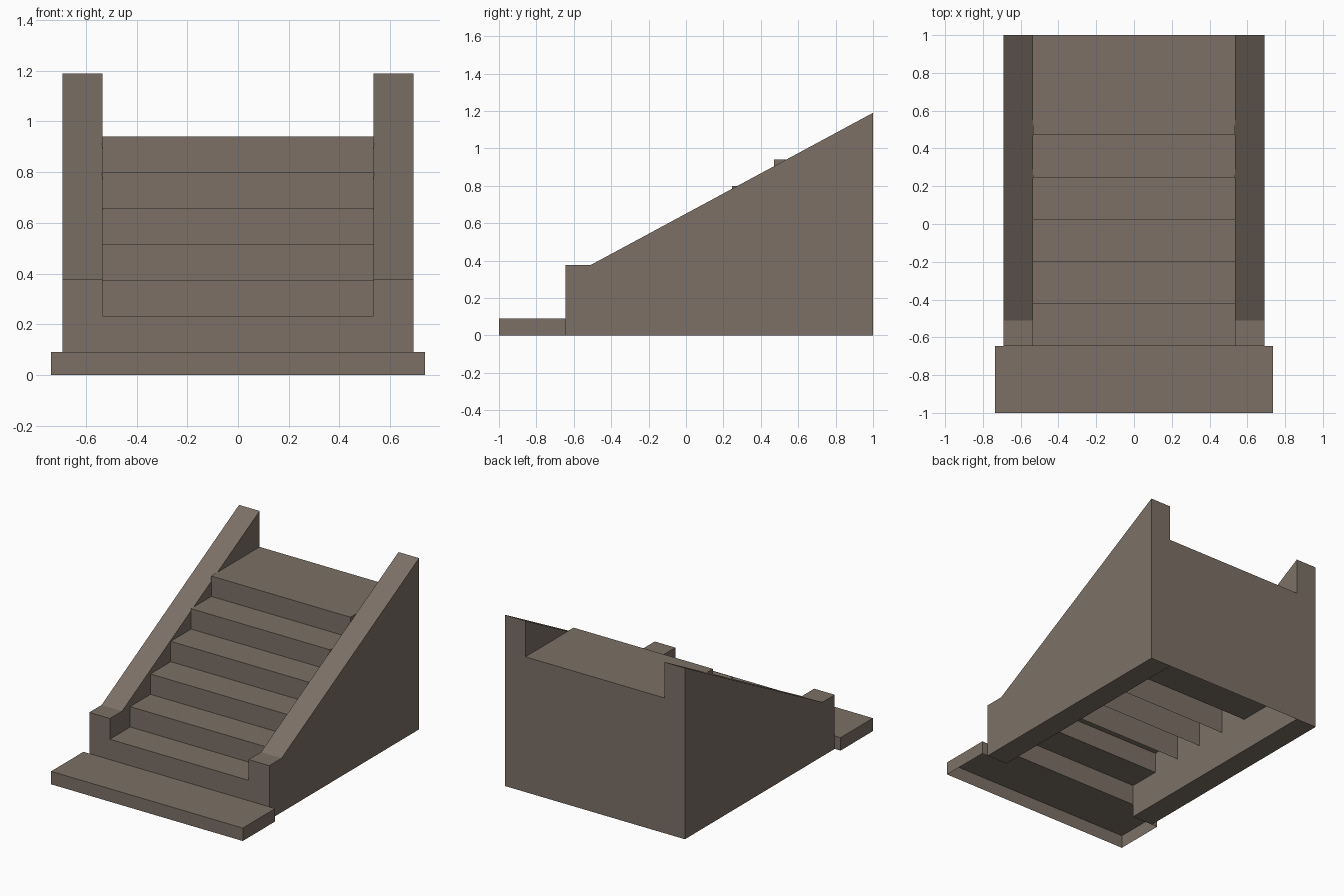
import bpy, bmesh

if "Cube" in bpy.data.objects:
    bpy.data.objects.remove(bpy.data.objects["Cube"])

stone = bpy.data.materials.new("brown_stone")
stone.diffuse_color = (0.2, 0.163, 0.132, 1)
stone.use_nodes = True
stone.node_tree.nodes["Principled BSDF"].inputs["Base Color"].default_value = stone.diffuse_color


def make(name, faces):
    """Build an object from a list of polygons, welding shared corners."""
    bm = bmesh.new()
    for pts in faces:
        bm.faces.new([bm.verts.new(p) for p in pts])
    bmesh.ops.remove_doubles(bm, verts=bm.verts, dist=1e-5)
    bmesh.ops.recalc_face_normals(bm, faces=bm.faces)
    me = bpy.data.meshes.new(name)
    bm.to_mesh(me)
    bm.free()
    me.materials.append(stone)
    ob = bpy.data.objects.new(name, me)
    bpy.context.collection.objects.link(ob)
    return ob


def strip(w, a, b):
    """Rectangle across the full width between two (y, z) points."""
    return [(-w, *a), (w, *a), (w, *b), (-w, *b)]


FRONT, BACK = -0.645, 1.0
INNER, OUTER = 0.534, 0.692
BASE, RISE, RUN, STEPS = 0.09, 0.1417, 0.223, 6

# Side walls: solid sloped profiles
profile = [(FRONT, 0), (BACK, 0), (BACK, 1.19), (-0.51, 0.376), (FRONT, 0.376)]
for side, name in ((-1, "left_wall"), (1, "right_wall")):
    a = [(side * INNER, y, z) for y, z in profile]
    b = [(side * OUTER, y, z) for y, z in profile]
    n = len(profile)
    make(name, [a, b] + [[a[i], a[(i + 1) % n], b[(i + 1) % n], b[i]] for i in range(n)])

# Bottom slab: hollow, open underneath
S = 0.737
slab = [strip(S, (-1, 0), (-1, BASE)), strip(S, (-1, BASE), (FRONT, BASE))]
for s in (-1, 1):
    slab.append([(s * S, -1, 0), (s * S, FRONT, 0), (s * S, FRONT, BASE), (s * S, -1, BASE)])
    slab.append([(s * S, FRONT, 0), (s * OUTER, FRONT, 0),
                 (s * OUTER, FRONT, BASE), (s * S, FRONT, BASE)])
make("bottom_slab", slab)

# Steps: columns with open undersides, the last one closed
W = INNER + 0.002
low = BASE + RISE
for k in range(STEPS):
    y0 = FRONT + k * RUN
    y1 = BACK if k == STEPS - 1 else y0 + RUN
    z1 = BASE + (k + 1) * RISE
    z0 = BASE if k == 0 else low
    faces = [strip(W, (y0, z0), (y0, z1)), strip(W, (y0, z1), (y1, z1))]
    if k:
        for s in (-W, W):
            faces.append([(s, y0, z0), (s, y1, z0), (s, y1, z1), (s, y0, z1)])
    if k == STEPS - 1:
        faces.append(strip(W, (y0, z0), (y1, z0)))
    make(f"step_{k + 1}", faces)

# Back panel closing the stair
make("back_panel", [strip(INNER, (BACK, 0), (BACK, BASE + STEPS * RISE))])
